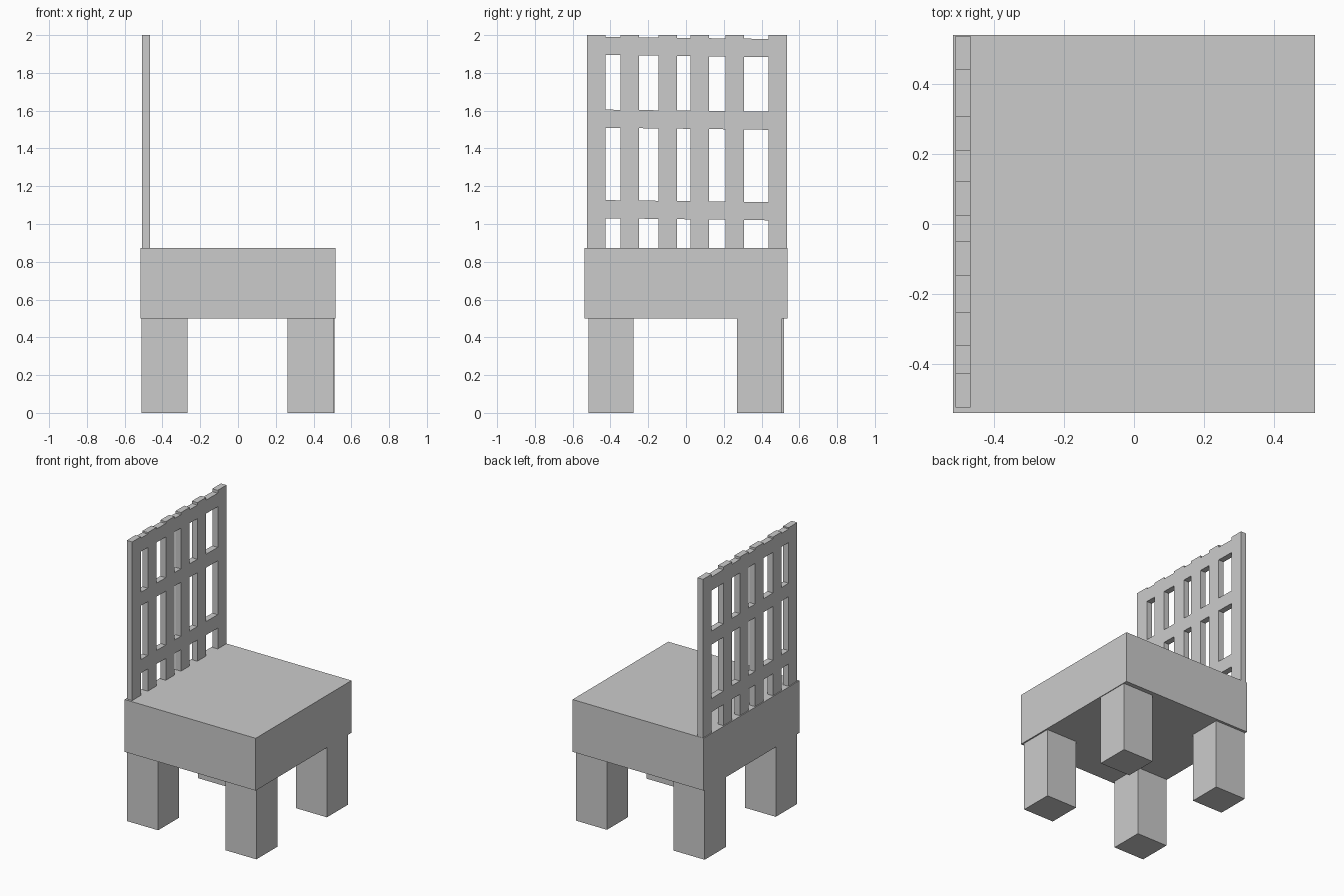
import bpy
import math

if "Cube" in bpy.data.objects:
    bpy.data.objects.remove(bpy.data.objects["Cube"])


def box(name, x, y, z, tilt=0.0):
    """Box spanning the given (min, max) ranges, optionally tilted about x."""
    bpy.ops.mesh.primitive_cube_add(
        size=1, location=[(a + b) / 2 for a, b in (x, y, z)])
    ob = bpy.context.object
    ob.name = name
    ob.scale = [b - a for a, b in (x, y, z)]
    bpy.ops.object.transform_apply(location=False, rotation=False, scale=True)
    ob.rotation_euler.x = tilt
    return ob


SEAT_BOTTOM, SEAT_TOP = 0.50, 0.872

# Thick seat slab
box("seat", (-0.516, 0.516), (-0.538, 0.538), (SEAT_BOTTOM, SEAT_TOP))

# Four square legs, placed slightly unevenly by hand
LEG_X, LEG_Y = 0.244, 0.237
legs = {
    "near_left_leg": (-0.511, -0.516),
    "near_right_leg": (0.262, -0.516),
    "far_left_leg": (-0.511, 0.283),
    "far_right_leg": (0.267, 0.27),
}
for name, (x, y) in legs.items():
    box(name, (x, x + LEG_X), (y, y + LEG_Y), (0, SEAT_BOTTOM))

# Upright slats of the backrest
BACK_X = (-0.509, -0.466)
SLAT_W = 0.098
for i, y in enumerate((-0.523, -0.348, -0.146, 0.024, 0.209, 0.438)):
    box(f"back_slat_{i + 1}", BACK_X, (y, y + SLAT_W), (SEAT_TOP, 2.0))

# Slightly sloping cross rails, flush with the slats
RAIL_H = 0.096
for i, z in enumerate((1.073, 1.552, 1.937)):
    box(f"back_rail_{i + 1}", BACK_X, (-0.52, 0.53),
        (z - RAIL_H / 2, z + RAIL_H / 2), tilt=-math.atan(0.0125))
